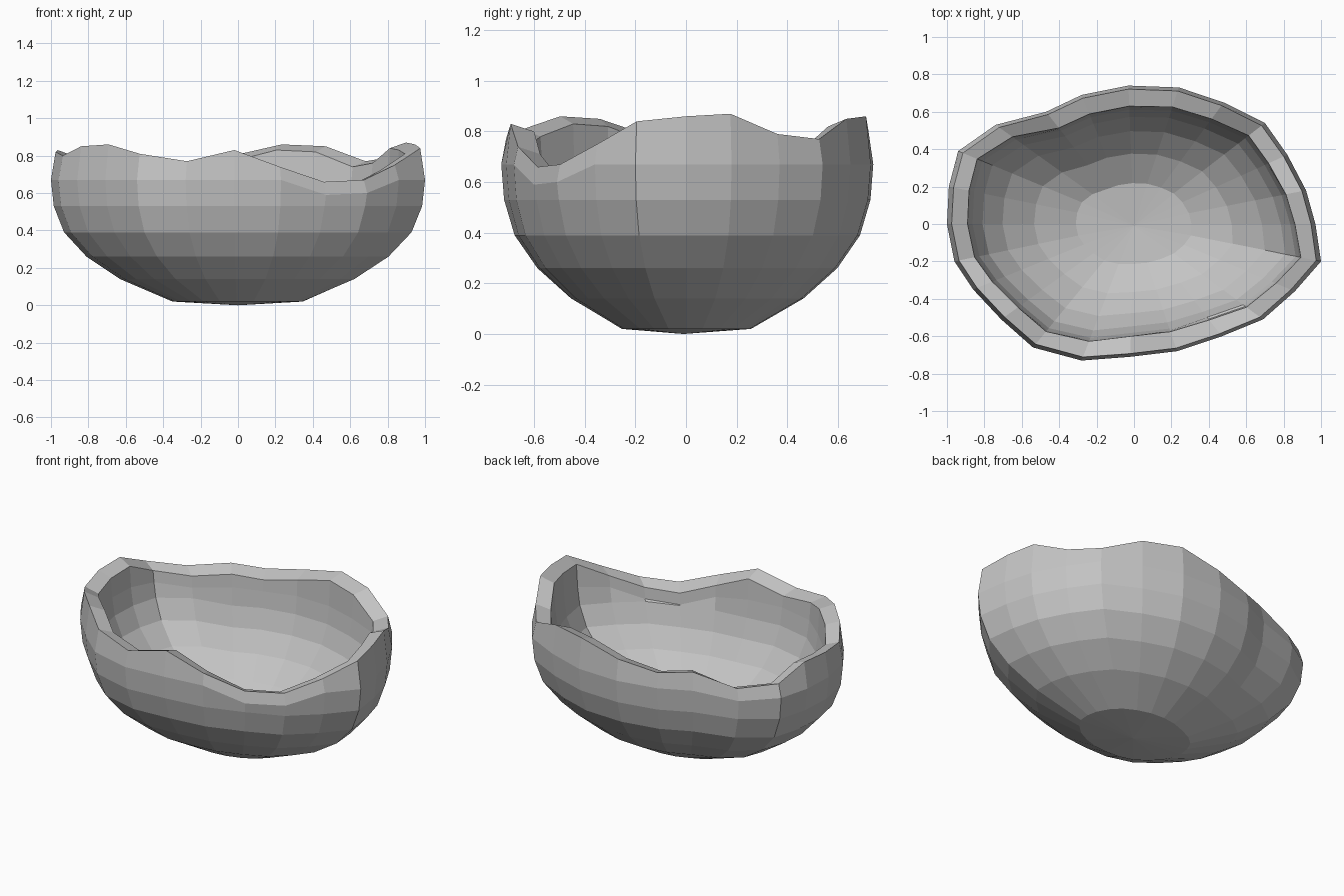
import bpy
import bmesh
from math import atan2, cos, sin, hypot

default_cube = bpy.data.objects.get("Cube")
if default_cube:
    bpy.data.objects.remove(default_cube, do_unlink=True)

# One neutral material for the whole shell
grey = bpy.data.materials.new("stone_grey")
grey.use_nodes = True
colour = (0.55, 0.55, 0.55, 1)
grey.diffuse_color = colour
for node in grey.node_tree.nodes:
    if node.type == 'BSDF_PRINCIPLED':
        node.inputs["Base Color"].default_value = colour
        node.inputs["Roughness"].default_value = 0.8

# Uneven outline of the bowl: x, y and height of the broken rim
OUTLINE = [
    (.97, .0, .86), (.92, .18, .87), (.82, .37, .79), (.7, .54, .77),
    (.48, .65, .85), (.24, .73, .86), (-.03, .74, .8), (-.28, .69, .76),
    (-.47, .6, .78), (-.74, .53, .72), (-.94, .39, .75), (-.99, .2, .83),
    (-1, .0, .82), (-.96, -.2, .8), (-.86, -.35, .85), (-.71, -.51, .86),
    (-.54, -.66, .81), (-.28, -.73, .77), (-.02, -.71, .83), (.23, -.68, .74),
    (.47, -.6, .66), (.69, -.51, .67), (.86, -.36, .75), (1, -.2, .84)]

# Wall profiles: share of the outline and height
OUTER = [(.35, .02), (.63, .14), (.81, .26), (.93, .39), (.985, .53), (1, .67)]
INNER = [(.99, .67), (.97, .56), (.91, .44), (.79, .32), (.6, .2), (.35, .11)]
WALL = 0.11


def ring(bm, share, height, thickness=0.0, drop=0.0):
    """Add one loop; low loops are round, high loops follow the outline."""
    verts = []
    for x, y, rim in OUTLINE:
        angle = atan2(y / 0.73, x)
        px = x * share + (cos(angle) - x) * (1 - share) * share
        py = y * share + (0.73 * sin(angle) - y) * (1 - share) * share
        inset = 1 - thickness / hypot(x, y)
        z = rim - drop if height is None else min(height, rim - drop - 0.07)
        verts.append(bm.verts.new((px * inset, py * inset, z)))
    return verts


def bridge(bm, lower, upper):
    count = len(lower)
    for i in range(count):
        j = (i + 1) % count
        bm.faces.new((lower[i], lower[j], upper[j], upper[i]))


def cap(bm, loop, height):
    """Close a loop with a fan of triangles."""
    centre = bm.verts.new((0, -0.01, height))
    for a, b in zip(loop, loop[1:] + loop[:1]):
        bm.faces.new((centre, a, b))


# Bowl: outer wall, rim, inner wall and the two floors
bm = bmesh.new()
loops = [ring(bm, share, z) for share, z in OUTER]
loops.append(ring(bm, 0.975, None))
loops.append(ring(bm, 1.0, None, WALL, 0.03))
loops += [ring(bm, share, z, WALL, 0.03) for share, z in INNER]
for lower, upper in zip(loops, loops[1:]):
    bridge(bm, lower, upper)
cap(bm, loops[0], 0.0)
cap(bm, loops[-1], 0.09)
bmesh.ops.recalc_face_normals(bm, faces=bm.faces[:])

mesh = bpy.data.meshes.new("bowl_shell")
bm.to_mesh(mesh)
bm.free()
mesh.materials.append(grey)
bowl = bpy.data.objects.new("bowl_shell", mesh)
bpy.context.collection.objects.link(bowl)
